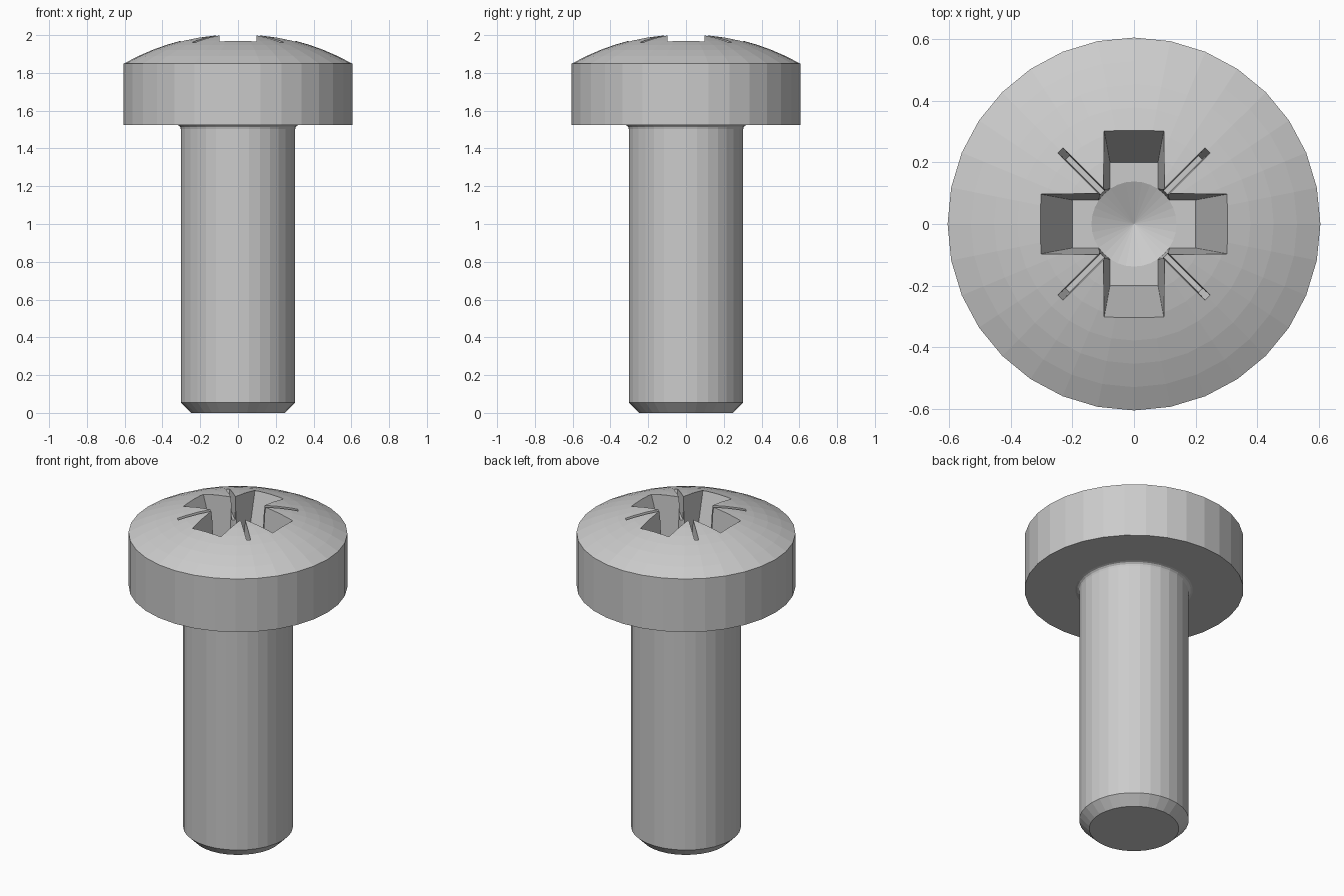
import bpy, bmesh
from math import sin, cos, pi, sqrt, radians

if "Cube" in bpy.data.objects:
    bpy.data.objects.remove(bpy.data.objects["Cube"])


def finish(name, bm):
    bmesh.ops.recalc_face_normals(bm, faces=bm.faces)
    mesh = bpy.data.meshes.new(name)
    bm.to_mesh(mesh)
    bm.free()
    obj = bpy.data.objects.new(name, mesh)
    bpy.context.collection.objects.link(obj)
    return obj


def lathe(name, profile, sides=32):
    """Revolve (radius, z) points; the ends close as a pole or a flat cap."""
    bm = bmesh.new()
    rings = []
    for r, z in profile:
        if r == 0:
            rings.append([bm.verts.new((0, 0, z))])
        else:
            rings.append([bm.verts.new((r * cos(2 * pi * i / sides), r * sin(2 * pi * i / sides), z))
                          for i in range(sides)])
    for a, b in zip(rings, rings[1:]):
        for i in range(sides):
            j = (i + 1) % sides
            corners = [a[i], a[j % len(a)]] if len(a) > 1 else [a[0]]
            corners += [b[j], b[i]] if len(b) > 1 else [b[0]]
            bm.faces.new(corners)
    for ring in (rings[0], rings[-1]):
        if len(ring) > 1:
            bm.faces.new(ring)
    return finish(name, bm)


def cross(name, bottom, top, turn=0):
    """Tapered cross; bottom and top are (arm length, half width, z)."""
    bm = bmesh.new()
    rings = []
    for l, w, z in (bottom, top):
        ring = []
        for k in range(4):
            a = k * pi / 2 + turn
            for x, y in ((l, -w), (l, w), (w, w)):
                ring.append(bm.verts.new((x * cos(a) - y * sin(a), x * sin(a) + y * cos(a), z)))
        rings.append(ring)
    for i in range(12):
        j = (i + 1) % 12
        bm.faces.new((rings[0][i], rings[0][j], rings[1][j], rings[1][i]))
    for ring in rings:
        bm.faces.new(ring)
    return finish(name, bm)


# Screw body: chamfered tip, shank, small fillet, head and spherical dome
R, APEX, HEAD = 1.23, 2.008, 0.605
profile = [(0.248, 0), (0.303, 0.055), (0.303, 1.503)]
profile += [(0.325 - 0.022 * cos(radians(a)), 1.503 + 0.022 * sin(radians(a))) for a in (30, 60, 90)]
profile += [(HEAD, 1.525)]
for i in range(9):
    r = HEAD * (1 - i / 8)
    profile.append((r, APEX - R + sqrt(R * R - r * r)))
screw = lathe("screw", profile)

# Drive recess: tapered cross, diagonal tick grooves and a conical centre
cutters = [
    cross("cross_recess_cutter", (0.2, 0.078, 1.66), (0.33, 0.102, 2.05)),
    cross("tick_groove_cutter", (0.305, 0.009, 1.86), (0.37, 0.014, 2.06), pi / 4),
    lathe("centre_cone_cutter", [(0, 1.6), (0.138, 1.66), (0.152, 2.07)]),
]
for c in cutters:
    m = screw.modifiers.new(c.name, 'BOOLEAN')
    m.operation = 'DIFFERENCE'
    m.solver = 'EXACT'
    m.object = c
    c.hide_render = True
    c.hide_viewport = True
